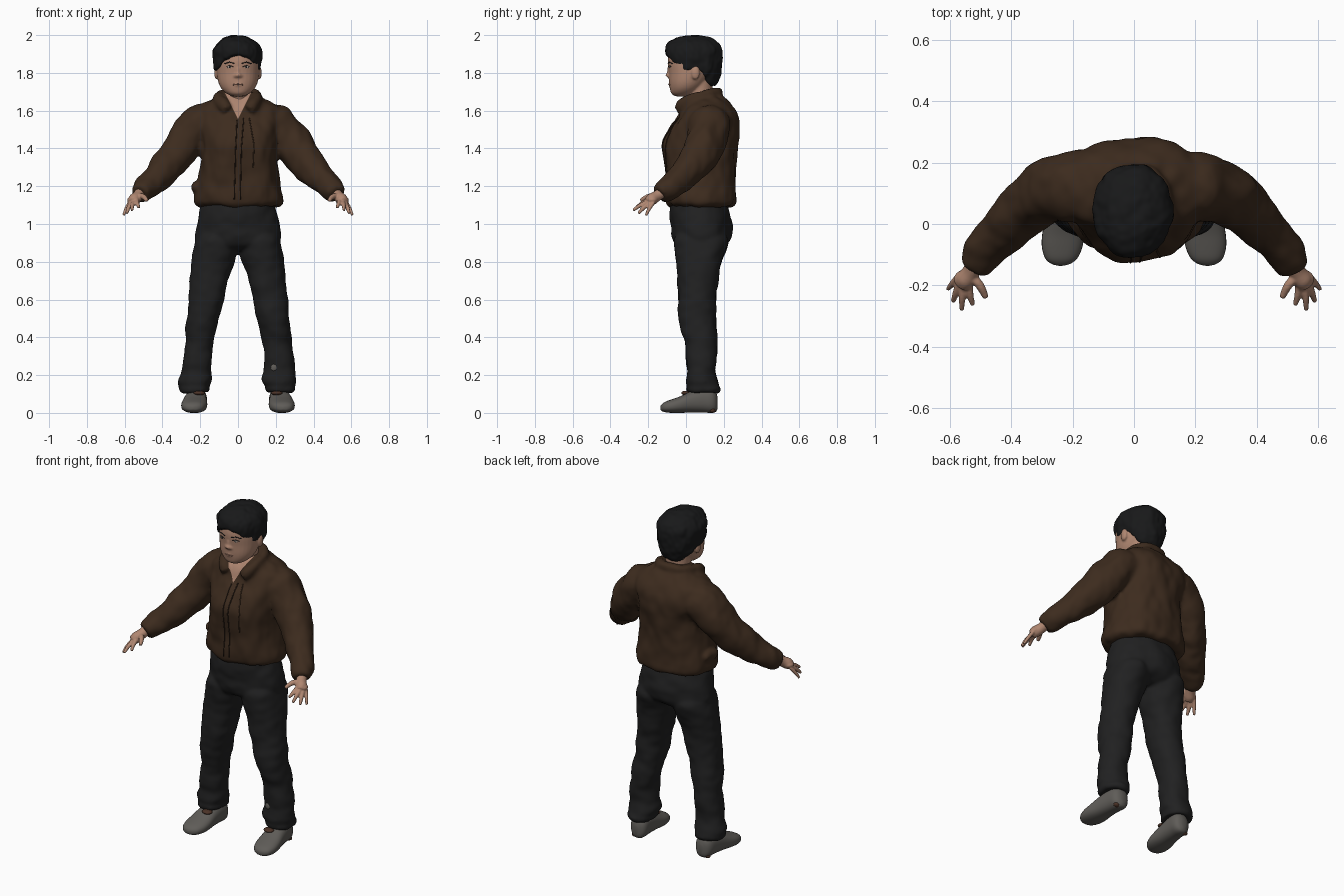
import bpy, bmesh, math
from mathutils import Vector, Matrix, noise
from mathutils.bvhtree import BVHTree

cube = bpy.data.objects.get("Cube")
if cube:
    bpy.data.objects.remove(cube)


def material(name, r, g, b):
    m = bpy.data.materials.new(name)
    m.use_nodes = True
    m.diffuse_color = (r, g, b, 1)
    bsdf = m.node_tree.nodes["Principled BSDF"]
    bsdf.inputs["Base Color"].default_value = (r, g, b, 1)
    bsdf.inputs["Roughness"].default_value = 0.8
    return m


BROWN = material("jacket brown", 0.046, 0.0242, 0.0128)
SEAM = material("seam dark brown", 0.024, 0.013, 0.008)
CHARCOAL = material("trouser charcoal", 0.0148, 0.0148, 0.0152)
BLACK = material("hair black", 0.0092, 0.0095, 0.01)
SKIN = material("skin", 0.43, 0.24, 0.165)
LIPS = material("lips", 0.34, 0.175, 0.125)
GREY = material("shoe grey", 0.115, 0.108, 0.098)
WHITE = material("eye white", 0.40, 0.34, 0.30)
SOCK = material("sock brown", 0.07, 0.032, 0.02)


# ---- helpers -------------------------------------------------------------
def level(z, x0, x1, y0, y1):
    """Horizontal oval section given by its extents."""
    return Vector(((x0 + x1) / 2, (y0 + y1) / 2, z, (x1 - x0) / 2, 0, 0, 0, (y1 - y0) / 2, 0))


def tube_rings(points, ref=(0, 0, 1)):
    """Round sections along a path of (x, y, z, radius)."""
    rings = []
    for i, p in enumerate(points):
        a, b = points[max(i - 1, 0)], points[min(i + 1, len(points) - 1)]
        t = (Vector(b[:3]) - Vector(a[:3])).normalized()
        u = t.cross(Vector(ref)).normalized()
        v = u.cross(t)
        rings.append(Vector((*p[:3], *(u * p[3]), *(v * p[3]))))
    return rings


def loft(bm, rings, sides=28, steps=4, power=1.0):
    """Skin a smooth closed body over sections."""
    dense = []
    last = len(rings) - 1
    for i in range(last):
        p0, p1, p2, p3 = (rings[min(max(i + k, 0), last)] for k in (-1, 0, 1, 2))
        for s in range(steps):
            t = s / steps
            dense.append(p1 + (p2 - p0) * (t / 2) + (p0 * 2 - p1 * 5 + p2 * 4 - p3) * (t * t / 2)
                         + (p1 * 3 - p0 - p2 * 3 + p3) * (t ** 3 / 2))
    dense.append(rings[-1])
    loops = []
    for r in dense:
        c, u, v = Vector(r[0:3]), Vector(r[3:6]), Vector(r[6:9])
        loop = []
        for k in range(sides):
            ca, sa = math.cos(math.tau * k / sides), math.sin(math.tau * k / sides)
            ca, sa = (math.copysign(abs(q) ** power, q) for q in (ca, sa))
            loop.append(bm.verts.new(c + u * ca + v * sa))
        loops.append(loop)
    for a, b in zip(loops, loops[1:]):
        for k in range(sides):
            j = (k + 1) % sides
            bm.faces.new((a[k], a[j], b[j], b[k]))
    bm.faces.new(loops[0])
    bm.faces.new(loops[-1])


def ball(bm, centre, size):
    bmesh.ops.create_uvsphere(bm, u_segments=20, v_segments=12, radius=1,
                              matrix=Matrix.Translation(centre) @ Matrix.Diagonal((*size, 1)))


def build(name, bm, mat, voxel=0, relax=4, folds=0, scale=(9, 9, 5)):
    """Make the object; optionally fuse its bodies and add broad and fine folds."""
    bmesh.ops.recalc_face_normals(bm, faces=bm.faces)
    me = bpy.data.meshes.new(name)
    bm.to_mesh(me)
    bm.free()
    ob = bpy.data.objects.new(name, me)
    bpy.context.scene.collection.objects.link(ob)
    if voxel:
        fuse = ob.modifiers.new("fuse", "REMESH")
        fuse.mode, fuse.voxel_size = "VOXEL", voxel
        soft = ob.modifiers.new("soften", "SMOOTH")
        soft.iterations = relax
        dg = bpy.context.evaluated_depsgraph_get()
        baked = bpy.data.meshes.new_from_object(ob.evaluated_get(dg))
        ob.modifiers.clear()
        ob.data = me = baked
        moves = []
        for v in me.vertices:
            q = Vector(a * b for a, b in zip(v.co, scale))
            moves.append(v.normal * folds * (noise.noise(q) + .4 * noise.noise(q * 2.3)))
        for v, d in zip(me.vertices, moves):
            v.co += d
    me.materials.clear()
    me.materials.append(mat)
    me.shade_smooth()
    return ob


def spot(name, centre, size, mat):
    bm = bmesh.new()
    ball(bm, centre, size)
    build(name, bm, mat)


def surface(ob):
    """Return a function giving the front surface point at x, z."""
    tree = BVHTree.FromPolygons([v.co for v in ob.data.vertices],
                                [p.vertices[:] for p in ob.data.polygons])
    return lambda x, z: tree.ray_cast(Vector((x, -1, z)), Vector((0, 1, 0)))[0]


def line(name, on, pts, radius, mat):
    """Thin raised line following a surface through x, z points."""
    bm = bmesh.new()
    path = []
    for (xa, za), (xb, zb) in zip(pts, pts[1:]):
        path += [on(xa + (xb - xa) * k / 6, za + (zb - za) * k / 6) for k in range(6)]
    path.append(on(*pts[-1]))
    loft(bm, tube_rings([(*p, radius) for p in path], ref=(0, 1, 0)), 8, 2)
    build(name, bm, mat)


# ---- jacket: torso, sleeves and collar fused -------------------------------
bm = bmesh.new()
torso = [(1.092, .20, -.08, .235), (1.11, .23, -.10, .26), (1.15, .232, -.108, .264),
         (1.2, .22, -.107, .263), (1.3, .205, -.115, .266), (1.42, .20, -.118, .278),
         (1.5, .21, -.088, .283), (1.56, .225, -.045, .277), (1.61, .22, -.024, .255),
         (1.648, .17, -.006, .225), (1.68, .10, .015, .195), (1.70, .08, .03, .17)]
loft(bm, [level(z, -w + .005, w + .005, f, b) for z, w, f, b in torso], 40, power=.87)
ball(bm, (-.222, .08, 1.195), (.024, .06, .03))
sleeve = [(.13, .125, 1.545, .10), (.20, .122, 1.52, .112), (.28, .105, 1.435, .104),
          (.355, .055, 1.335, .09), (.425, -.018, 1.255, .08), (.483, -.083, 1.195, .067),
          (.512, -.128, 1.168, .057), (.52, -.142, 1.158, .046)]
for s in (1, -1):
    loft(bm, tube_rings([(s * x, y, z, r) for x, y, z, r in sleeve]))
half = [(.055, -.037, 1.605, .026), (.082, -.012, 1.635, .032), (.102, .03, 1.66, .028),
        (.10, .095, 1.682, .025), (.06, .155, 1.695, .025)]
collar = half + [(0, .172, 1.697, .025)] + [(-x, y, z, r) for x, y, z, r in reversed(half)]
loft(bm, tube_rings(collar), 16)
jacket = build("jacket", bm, BROWN, .011, 4, .014, (9, 9, 6))

# open neckline: clean cut, skin inside the V
jacket.data.materials.append(SKIN)
bm = bmesh.new()
bm.from_mesh(jacket.data)
LOW, SLOPE = 1.555, .5
for s in (1, -1):
    near = [f for f in bm.faces if f.calc_center_median().z > 1.52 and f.calc_center_median().y < .05]
    geom = near + list({e for f in near for e in f.edges}) + list({v for f in near for v in f.verts})
    bmesh.ops.bisect_plane(bm, geom=geom, plane_co=(0, 0, LOW), plane_no=(s, 0, -SLOPE))
for f in bm.faces:
    c = f.calc_center_median()
    f.material_index = int(abs(c.x) < SLOPE * (c.z - LOW) and c.y < .05)
bm.to_mesh(jacket.data)
bm.free()
on_jacket = surface(jacket)
line("zip_seam", on_jacket, [(-.005, 1.55), (-.012, 1.4), (-.02, 1.13)], .003, SEAM)
line("placket_edge", on_jacket, [(.03, 1.56), (.018, 1.4), (.012, 1.13)], .003, SEAM)
line("front_fold", on_jacket, [(.06, 1.56), (.085, 1.42), (.08, 1.3)], .003, BROWN)

# ---- trousers: hips and legs fused -------------------------------------------
bm = bmesh.new()
hips = [(1.13, .195, -.075, .21), (1.05, .207, -.085, .235), (.98, .22, -.077, .243),
        (.92, .228, -.066, .232), (.885, .20, -.05, .205), (.86, .12, -.01, .16)]
loft(bm, [level(z, -w, w, f, b) for z, w, f, b in hips], 36)
leg = [(.97, .05, .18, -.02, .18), (.92, .02, .222, -.06, .222), (.86, .003, .238, -.058, .21),
       (.81, .014, .243, -.052, .193), (.75, .037, .247, -.048, .178),
       (.6, .077, .262, -.042, .158), (.5, .10, .272, -.036, .16), (.4, .122, .282, -.012, .167),
       (.3, .138, .287, 0, .162), (.22, .138, .297, .008, .157), (.17, .13, .313, -.004, .167),
       (.14, .145, .306, .004, .178), (.125, .142, .308, 0, .182), (.108, .15, .295, .01, .172)]
for s in (1, -1):
    loft(bm, [level(z, s * a, s * b, f, k) for z, a, b, f, k in leg], power=.93)
trousers = build("trousers", bm, CHARCOAL, .010, 4, .011, (7, 7, 9))
spot("shin_patch", surface(trousers)(.19, .24), (.017, .006, .018), GREY)

# ---- shoes and hands ----------------------------------------------------------
shoe = [(-.136, .006, .02, .032), (-.13, .03, .011, .044), (-.112, .052, .004, .058),
        (-.075, .066, 0, .072), (-.03, .068, 0, .088), (.03, .061, .002, .115),
        (.09, .056, .002, .13), (.135, .052, 0, .128), (.158, .038, .006, .11),
        (.168, .015, .025, .08)]
fingers = [((.535, -.165, 1.15), (.502, -.20, 1.145), (.482, -.24, 1.125), .0145),
           ((.536, -.195, 1.13), (.533, -.232, 1.11), (.525, -.264, 1.088), .0112),
           ((.553, -.195, 1.122), (.559, -.24, 1.10), (.561, -.28, 1.073), .0112),
           ((.567, -.188, 1.116), (.580, -.225, 1.085), (.589, -.252, 1.056), .0112),
           ((.574, -.172, 1.114), (.592, -.195, 1.08), (.606, -.212, 1.046), .0102)]
for s, side in ((1, "left"), (-1, "right")):
    bm = bmesh.new()
    rings = []
    for y, w, lo, hi in shoe:
        cx = s * (.228 - .08 * y)
        rings.append(Vector((cx, y, (lo + hi) / 2, w, 0, 0, 0, 0, (hi - lo) / 2)))
    loft(bm, rings, 28, power=.85)
    build(side + "_shoe", bm, GREY)
    spot(side + "_sock", (s * .205, .0, .105), (.03, .025, .012), SOCK)
    spot(side + "_heel_mark", (s * .24, .14, .013), (.02, .016, .013), SOCK)

    bm = bmesh.new()
    loft(bm, tube_rings([(s * .515, -.12, 1.17, .03), (s * .53, -.155, 1.148, .029),
                         (s * .549, -.182, 1.13, .032), (s * .557, -.202, 1.116, .024)]), 16)
    ball(bm, (s * .55, -.18, 1.128), (.037, .032, .02))
    for a, b, c, r in fingers:
        loft(bm, tube_rings([(s * a[0], *a[1:], r), (s * b[0], *b[1:], r),
                             (s * c[0], *c[1:], r * .7)]), 12)
    build(side + "_hand", bm, SKIN, .005, 2)

# ---- head ---------------------------------------------------------------------
bm = bmesh.new()
loft(bm, [level(z, -w, w, f, b) for z, w, f, b in
          [(1.57, .08, 0, .14), (1.64, .07, 0, .135), (1.70, .07, .01, .14), (1.76, .07, .01, .14)]])
skull = [(1.676, .03, -.055, .02), (1.69, .06, -.077, .05), (1.715, .087, -.085, .08),
         (1.75, .104, -.09, .11), (1.80, .112, -.092, .14), (1.86, .113, -.097, .155),
         (1.91, .105, -.085, .155), (1.95, .075, -.05, .12), (1.965, .03, 0, .07)]
loft(bm, [level(z, -w, w, f, b) for z, w, f, b in skull], 32, power=.97)
ball(bm, (0, -.092, 1.788), (.018, .017, .013))
ball(bm, (0, -.089, 1.81), (.01, .012, .028))
ball(bm, (0, -.084, 1.738), (.022, .01, .009))
for s in (1, -1):
    ball(bm, (s * .013, -.09, 1.784), (.01, .011, .009))
    ball(bm, (s * .113, .05, 1.80), (.013, .023, .036))
head = build("head", bm, SKIN, .006, 4)
on_face = surface(head)

line("mouth", on_face, [(-.025, 1.737), (0, 1.74), (.025, 1.737)], .003, LIPS)
for s, side in ((1, "left"), (-1, "right")):
    line(side + "_brow", on_face, [(s * .02, 1.85), (s * .045, 1.857), (s * .072, 1.848)], .0025, BLACK)
    line(side + "_lash", on_face, [(s * .025, 1.832), (s * .043, 1.839), (s * .062, 1.832)], .002, BLACK)
    spot(side + "_eye", on_face(s * .043, 1.831), (.016, .003, .006), WHITE)
    spot(side + "_iris", on_face(s * .043, 1.831), (.006, .0045, .006), BLACK)

# ---- hair: full cap with a hairline rising over the face -------------------------
bm = bmesh.new()
cap = [(1.73, .08, -.03, .155), (1.76, .10, -.07, .172), (1.80, .118, -.092, .187),
       (1.86, .128, -.106, .195), (1.92, .127, -.109, .195), (1.96, .104, -.092, .173),
       (1.985, .068, -.05, .135), (1.998, .025, 0, .085)]
loft(bm, [level(z, -w - .005, w - .005, f, b) for z, w, f, b in cap], 48, 6, power=.97)
for v in bm.verts:
    x, y, z = v.co
    if y < .03:
        hairline = 1.82 - .58 * (y - .03) - 3.2 * x * x + .005 * math.sin(x * 150)
        hairline = min(max(hairline, 1.815), 1.90)
    elif y < .075:
        hairline = 1.815
    else:
        hairline = 1.815 - 1.6 * (y - .075)
    v.co.z = max(z, hairline)
build("hair", bm, BLACK, .007, 2, .008, (18, 18, 14))
